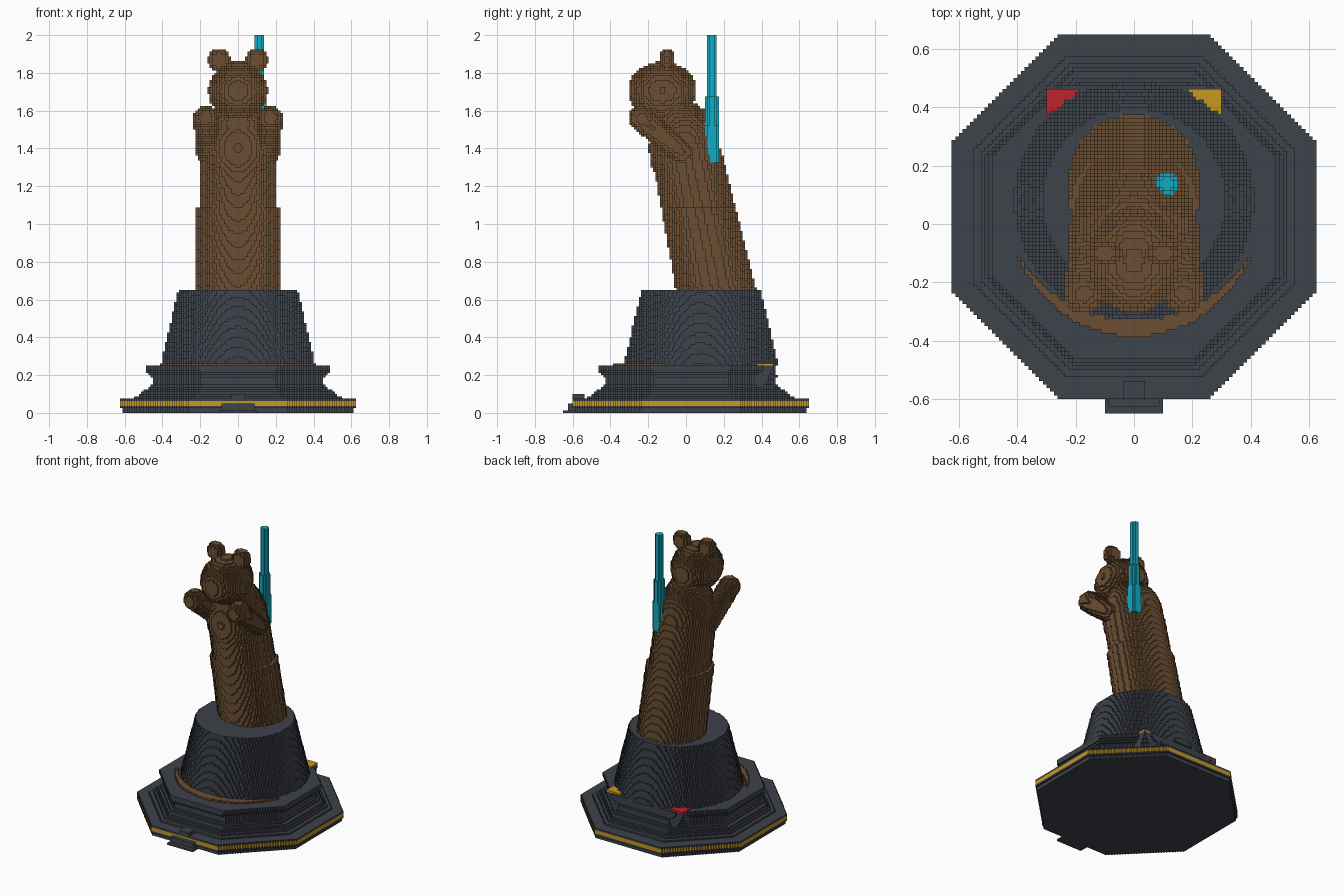
import bpy
from math import sqrt, hypot, floor, ceil
from mathutils import Vector

H = 0.0125  # block size
cube = bpy.data.objects.get("Cube")
if cube:
    bpy.data.objects.remove(cube, do_unlink=True)


def material(name, rgb):
    m = bpy.data.materials.new(name)
    m.use_nodes = True
    m.diffuse_color = (*rgb, 1)
    m.node_tree.nodes["Principled BSDF"].inputs["Base Color"].default_value = (*rgb, 1)
    return m


brown = material("bronze_brown", (0.147, 0.076, 0.032))
slate = material("dark_slate", (0.048, 0.056, 0.069))
gold = material("gold", (0.578, 0.314, 0.014))
red = material("red", (0.515, 0.017, 0.026))
cyan = material("cyan", (0.006, 0.402, 0.552))

cells = {}   # block coordinate -> part name
parts = {}   # part name -> material


def add(name, mat, low, high, inside):
    """Fill every block inside a shape, within the given bounds."""
    parts[name] = mat
    spans = [range(floor(a / H + 0.01), ceil(b / H - 0.01)) for a, b in zip(low, high)]
    for k in spans[2]:
        z = (k + 0.5) * H
        for j in spans[1]:
            y = (j + 0.5) * H
            for i in spans[0]:
                if inside((i + 0.5) * H, y, z):
                    cells[i, j, k] = name


def always(x, y, z):
    return True


def ellipsoid(name, mat, c, r):
    low = [a - b for a, b in zip(c, r)]
    high = [a + b for a, b in zip(c, r)]
    add(name, mat, low, high, lambda x, y, z:
        ((x - c[0]) / r[0]) ** 2 + ((y - c[1]) / r[1]) ** 2 + ((z - c[2]) / r[2]) ** 2 < 1)


def capsule(name, mat, a, b, r):
    a, b = Vector(a), Vector(b)
    d = b - a
    low = [min(p, q) - r for p, q in zip(a, b)]
    high = [max(p, q) + r for p, q in zip(a, b)]

    def inside(x, y, z):
        p = Vector((x, y, z)) - a
        t = max(0, min(1, p.dot(d) / d.length_squared))
        return (p - d * t).length < r
    add(name, mat, low, high, inside)


def octagon(x, y):
    x, y = abs(x), abs(y - 0.025)
    return max(x, y, (x + y) / sqrt(2))


def lerp_profile(profile, z):
    for (z0, a0), (z1, a1) in zip(profile, profile[1:]):
        if z <= z1:
            return a0 + (a1 - a0) * (z - z0) / (z1 - z0)
    return profile[-1][1]


# Octagonal pedestal with a waist and a flared rim, cut flat at the back
waist = [(0.075, 0.56), (0.1, 0.52), (0.15, 0.455), (0.19, 0.455), (0.225, 0.49), (0.25, 0.495)]


def pedestal(x, y, z):
    if z < 0.025:
        return octagon(x, y) < 0.6125
    if z < 0.075:
        return octagon(x, y) < 0.625
    return octagon(x, y) < lerp_profile(waist, z) and (z < 0.2 or y < 0.475)


add("pedestal", slate, (-0.625, -0.6, 0), (0.625, 0.65, 0.25), pedestal)
add("gold_band", gold, (-0.625, -0.6, 0.0375), (0.625, 0.65, 0.0625),
    lambda x, y, z: 0.6 < octagon(x, y) < 0.625)

# Front step and small block
add("front_step", slate, (-0.1, -0.65, 0), (0.1, -0.58, 0.0125), always)
add("front_step", slate, (-0.0875, -0.625, 0), (0.0875, -0.58, 0.05), always)
add("front_block", slate, (-0.0375, -0.6, 0.075), (0.0375, -0.5375, 0.1), always)

# Rear corner brackets, each with a coloured top plate
for name, side, mat in (("left", 1, gold), ("right", -1, red)):
    ends = sorted((side * 0.1, side * 0.3))
    add(name + "_bracket", slate, (ends[0], 0.3, 0.0875), (ends[1], 0.4625, 0.25),
        lambda x, y, z: abs(x) + y < 0.64 + 0.5 * z)
    add(name + "_bracket_plate", mat, (ends[0], 0.36, 0.25), (ends[1], 0.4625, 0.2625),
        lambda x, y, z: abs(x) * 0.75 + y > 0.595)

# Thin crescent lying on the front of the rim
add("front_crescent", brown, (-0.425, -0.4, 0.25), (0.425, -0.12, 0.2625),
    lambda x, y, z: hypot(x, y - 0.04) < 0.425 and hypot(x, y - 0.13) > 0.46)

# Round tapered plinth
add("plinth", slate, (-0.42, -0.34, 0.25), (0.42, 0.5, 0.65),
    lambda x, y, z: hypot(x, y - 0.08) < 0.41 - 0.235 * (z - 0.25))


# Leaning body, wider below the hips
def body(x, y, z):
    centre = 0.16 - 0.215 * (z - 0.65)
    r = 0.22 if z < 1.09 else 0.195
    return (x / r) ** 2 + ((y - centre) / (0.213 - 0.035 * (z - 0.65))) ** 2 < 1


add("body", brown, (-0.225, -0.25, 0.6), (0.225, 0.4, 1.4), body)
ellipsoid("chest", brown, (0, -0.01, 1.4), (0.195, 0.185, 0.25))
ellipsoid("neck", brown, (0, -0.04, 1.53), (0.15, 0.14, 0.12))

# Head and ears
ellipsoid("head", brown, (0, -0.125, 1.705), (0.157, 0.18, 0.155))
for name, side in (("left", 1), ("right", -1)):
    ellipsoid(name + "_ear", brown, (side * 0.1, -0.1, 1.868), (0.06, 0.042, 0.062))
    # Raised arm ending in a rounded paw
    capsule(name + "_arm", brown, (side * 0.17, -0.24, 1.56), (side * 0.155, -0.02, 1.38), 0.066)
    ellipsoid(name + "_paw", brown, (side * 0.175, -0.235, 1.558), (0.064, 0.068, 0.064))

# Upright rod behind the shoulder
for low, high, r in ((1.325, 1.525, 0.037), (1.525, 1.675, 0.032), (1.675, 2, 0.022)):
    add("rod", cyan, (0.06, 0.08, low), (0.17, 0.2, high),
        lambda x, y, z: hypot(x - 0.1125, y - 0.1375) < r)

# Turn the blocks of each part into a mesh of its exposed faces
meshes = {name: ({}, []) for name in parts}
for cell, name in cells.items():
    verts, faces = meshes[name]
    for axis in range(3):
        for step in (-1, 1):
            near = list(cell)
            near[axis] += step
            if tuple(near) in cells:
                continue
            face = []
            for u, v in ((0, 0), (1, 0), (1, 1), (0, 1))[::step]:
                corner = list(cell)
                corner[axis] += step > 0
                corner[(axis + 1) % 3] += u
                corner[(axis + 2) % 3] += v
                face.append(verts.setdefault(tuple(corner), len(verts)))
            faces.append(face)

for name, (verts, faces) in meshes.items():
    if not faces:
        continue
    mesh = bpy.data.meshes.new(name)
    mesh.from_pydata([[c * H for c in v] for v in verts], [], faces)
    mesh.materials.append(parts[name])
    bpy.context.collection.objects.link(bpy.data.objects.new(name, mesh))
